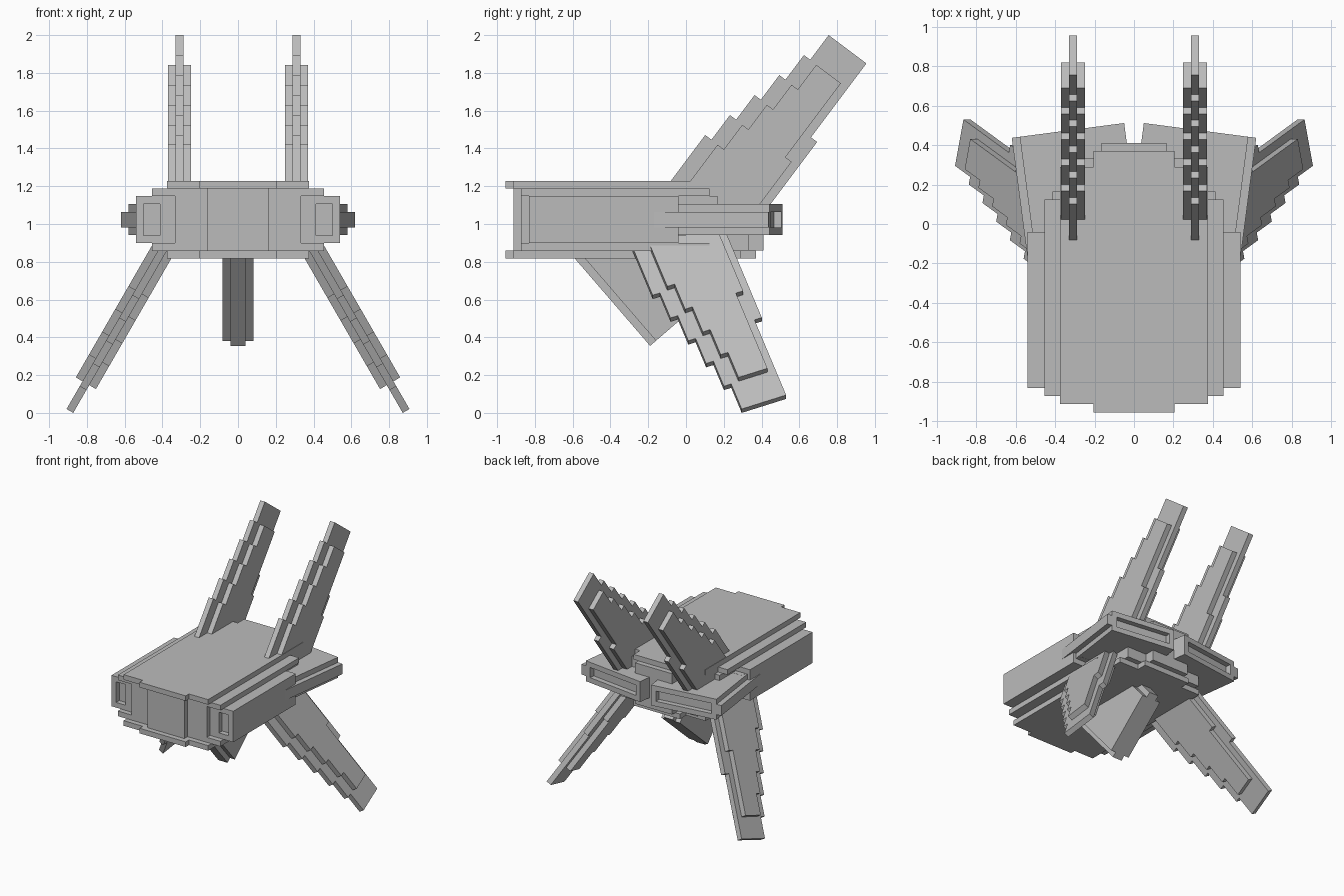
import bpy, bmesh, math
from mathutils import Vector

if "Cube" in bpy.data.objects:
    bpy.data.objects.remove(bpy.data.objects["Cube"])

grey = bpy.data.materials.new("hull_grey")
grey.diffuse_color = (0.5, 0.5, 0.5, 1)
grey.use_nodes = True
grey.node_tree.nodes["Principled BSDF"].inputs["Base Color"].default_value = grey.diffuse_color
X, Y, Z = Vector((1, 0, 0)), Vector((0, 1, 0)), Vector((0, 0, 1))
T = 0.041  # plate thickness used everywhere
CZ = 1.023  # middle height of the hull


def finish(name, bm):
    bmesh.ops.recalc_face_normals(bm, faces=bm.faces)
    me = bpy.data.meshes.new(name)
    bm.to_mesh(me)
    bm.free()
    me.materials.append(grey)
    bpy.context.collection.objects.link(bpy.data.objects.new(name, me))


def prism(bm, profile, origin, u, v, n, a, b, flip=1):
    """Extrude a profile in the u-v plane along n from a to b; flip=-1 mirrors in x."""
    rings = []
    for t in (a, b):
        pts = [origin + u * p + v * q + n * t for p, q in profile]
        rings.append([bm.verts.new((p.x * flip, p.y, p.z)) for p in pts])
    bm.faces.new(rings[0])
    bm.faces.new(rings[1])
    k = len(profile)
    for i in range(k):
        j = (i + 1) % k
        bm.faces.new((rings[0][i], rings[0][j], rings[1][j], rings[1][i]))


def rect(a0, a1, b0, b1):
    return [(a0, b0), (a1, b0), (a1, b1), (a0, b1)]


def box(bm, x0, x1, y0, y1, z0, z1):
    prism(bm, rect(x0, x1, y0, y1), Vector(), X, Y, Z, z0, z1)


# Hull: four stages, each a pair of plates around a core set back by one thickness
stages = [(0.205, 0.205, -0.955, 0.37), (0.375, 0.205, -0.914, 0.29),
          (0.455, 0.165, -0.873, 0.125), (0.54, 0.124, -0.832, -0.04)]
plates, core = bmesh.new(), bmesh.new()
for w, h, y0, y1 in stages:
    box(plates, -w, w, y0, y1, CZ + h - T, CZ + h)
    box(plates, -w, w, y0, y1, CZ - h, CZ - h + T)
    box(core, -w + T, w - T, y0 + T, y1 + T, CZ - h + T, CZ + h - T)
w, h, y0, y1 = stages[-1]
for s in (1, -1):  # side walls of the widest stage
    box(plates, *sorted((s * w, s * (w - T))), y0, y1, CZ - h + T, CZ + h - T)
finish("hull_plates", plates)
finish("hull_core", core)

# Rear plates, swept back slightly, with a slot along the trailing edge
ang = math.radians(7.5)
inward = Vector((-math.cos(ang), math.sin(ang), 0))
ahead = Vector((-math.sin(ang), -math.cos(ang), 0))
corner = Vector((0.62, 0.437, CZ))
W, D = 0.575, 0.62
for side, s in (("right", 1), ("left", -1)):
    bm = bmesh.new()
    for prof, a, b in ((rect(T, W, 0, D), T, 2 * T), (rect(T, W, 0, D), -2 * T, -T),
                       (rect(2 * T, W - T, T, D), -T, T),
                       (rect(0, 2 * T, 0, D), -T, T), (rect(W - T, W, 0, D), -T, T)):
        prism(bm, prof, corner, inward, ahead, Z, a, b, s)
    finish("rear_plate_" + side, bm)

STEP = 0.163


def fin_profile(d, v, width, steps):
    """Stepped fin outline: d runs from tip to root, v from front to back."""
    pts = [(d, v + width), (d, v)]
    for i in range(1, steps + 1):
        pts += [(d + STEP * i, v - T * (i - 1)), (d + STEP * i, v - T * i)]
    pts += [(1.2, v - T * steps), (1.03, v + width + T),
            (d + 3 * STEP, v + width + T), (d + 3 * STEP, v + width)]
    return pts


def fin(name, tip, down, back, normal):
    for side, s in (("right", 1), ("left", -1)):
        bm = bmesh.new()
        prism(bm, fin_profile(0, 0, 0.25, 5), tip, down, back, normal, -T / 2, T / 2, s)
        outer = fin_profile(0.165, 0.042, 0.163, 4)
        for k in (1, -1):
            prism(bm, outer, tip, down, back, normal, k * T / 2, k * T * 1.5, s)
        finish(name + "_" + side, bm)


# Upper fins stand upright, lower fins splay out by 30 degrees
fin("upper_fin", Vector((0.31, 0.755, 2.0)), Vector((0, -0.6, -0.8)),
    Vector((0, 0.8, -0.6)), X)
p, r = math.radians(20), math.radians(30)
out = Vector((math.sin(r), 0, -math.cos(r)))
fin("lower_fin", Vector((0.89, 0.295, 0.0103)), -(out * math.cos(p) + Y * math.sin(p)),
    Y * math.cos(p) - out * math.sin(p), Vector((math.cos(r), 0, math.sin(r))))

# Keel fin below the hull
down = Vector((0, -0.653, 0.757))
back = Vector((0, 0.757, 0.653))
tip = Vector((0, -0.19, 0.355))
bm = bmesh.new()
prism(bm, [(0, 0), (0.68, 0), (0.25, 0.55), (0, 0.55)], tip, down, back, X, -T, T)
for k in (1, -1):
    prism(bm, [(0, T), (0.65, T), (0.25, 0.55 - T), (0, 0.55 - T)], tip, down, back, X,
          k * T, k * 2 * T)
finish("keel_fin", bm)
